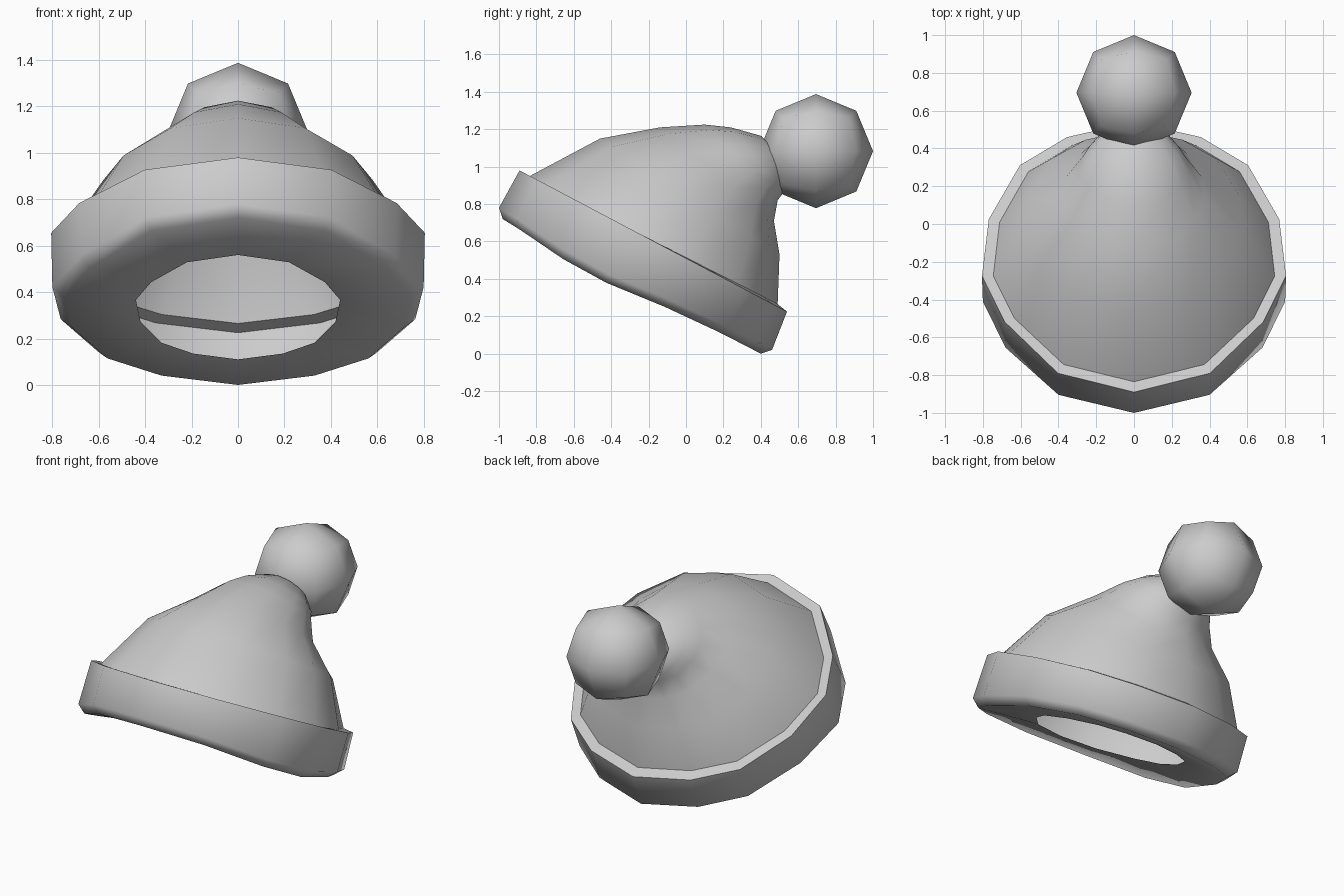
import bpy, bmesh, math
from mathutils import Vector

cube = bpy.data.objects.get("Cube")
if cube:
    bpy.data.objects.remove(cube, do_unlink=True)

# Single wool colour
wool = bpy.data.materials.new("grey_wool")
wool.use_nodes = True
WOOL = (0.6, 0.6, 0.6, 1)
wool.diffuse_color = WOOL
wool.node_tree.nodes["Principled BSDF"].inputs["Base Color"].default_value = WOOL

# Half outline of a ring: (share of half width, share of the way front to back)
HALF = [(0, 0), (.5, .07), (.85, .26), (1, .43),
        (.955, .64), (.75, .84), (.44, .944), (0, 1)]
OUTLINE = HALF + [(-x, t) for x, t in HALF[-2:0:-1]]


def finish(bm, name, angle):
    bmesh.ops.recalc_face_normals(bm, faces=bm.faces)
    mesh = bpy.data.meshes.new(name)
    bm.to_mesh(mesh)
    bm.free()
    obj = bpy.data.objects.new(name, mesh)
    bpy.context.collection.objects.link(obj)
    mesh.materials.append(wool)
    bpy.ops.object.select_all(action='DESELECT')
    obj.select_set(True)
    bpy.context.view_layer.objects.active = obj
    bpy.ops.object.shade_smooth_by_angle(angle=math.radians(angle))
    return obj


def ring_point(x, t, width, front, back, sag):
    """Point on a tilted ring; sag pulls its front corners forward and down."""
    point = Vector((0, *front)).lerp(Vector((0, *back)), t)
    pull = sag * x ** 4 * (1 - t) ** 2
    return point + Vector((x * width, -pull, -.8 * pull))


def loft(name, rings, tip=None, angle=58):
    """Skin tilted rings, each given as half width, front (y, z), back (y, z), sag."""
    bm = bmesh.new()
    loops = [[bm.verts.new(ring_point(x, t, *ring)) for x, t in OUTLINE]
             for ring in rings]
    n = len(OUTLINE)
    for low, high in zip(loops, loops[1:]):
        for i in range(n):
            j = (i + 1) % n
            bm.faces.new((low[i], low[j], high[j], high[i]))
    if tip:
        point = bm.verts.new((0, *tip))
        for i in range(n):
            bm.faces.new((loops[-1][i], loops[-1][(i + 1) % n], point))
    return finish(bm, name, angle)


# Folded brim: opening, underside, chamfer, wall and top ledge
CAP_BASE = (.745, (-.835, .95), (.49, .265), .03)
loft("brim", [
    (.44, (-.67, .56), (.21, .11), 0),
    (.75, (-.98, .72), (.40, 0), .12),
    (.80, (-1.0, .78), (.46, .02), .12),
    (.805, (-.89, .98), (.54, .225), 0),
    CAP_BASE,
])

# Crown leaning back to the bobble
loft("crown", [
    CAP_BASE,
    (.58, (-.46, 1.15), (.50, .53), 0),
    (.375, (-.14, 1.21), (.47, .71), 0),
    (.29, (.10, 1.225), (.49, .82), 0),
    (.24, (.24, 1.21), (.52, .86), 0),
    (.15, (.40, 1.165), (.55, .93), 0),
], tip=(.52, 1.06), angle=80)

# Bobble: cube split once and rounded to a ball
bm = bmesh.new()
bmesh.ops.create_cube(bm, size=2)
bmesh.ops.subdivide_edges(bm, edges=bm.edges[:], cuts=1, use_grid_fill=True)
for v in bm.verts:
    v.co = v.co.normalized() * .305 + Vector((0, .695, 1.083))
finish(bm, "bobble", 180)
